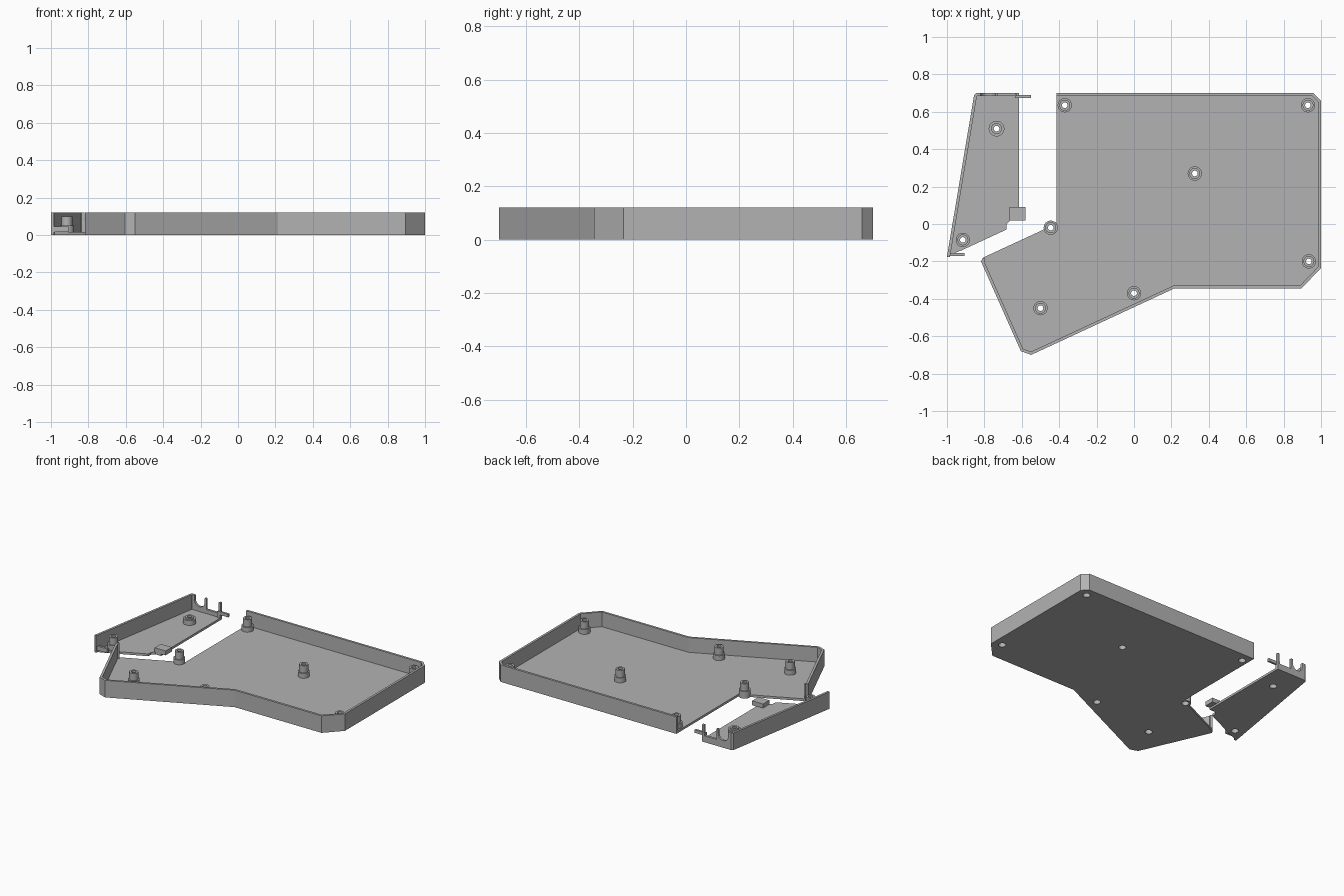
import bpy, bmesh
from math import sin, cos, pi, radians
from mathutils import Vector, Matrix

if "Cube" in bpy.data.objects:
    bpy.data.objects.remove(bpy.data.objects["Cube"], do_unlink=True)

grey = bpy.data.materials.new("plain grey")
grey.use_nodes = True
COLOUR = (0.45, 0.45, 0.45, 1)
grey.diffuse_color = COLOUR
grey.node_tree.nodes["Principled BSDF"].inputs["Base Color"].default_value = COLOUR

FLOOR, TOP, WALL = 0.016, 0.12, 0.016


def plate(name, loops, low, high, smooth=False, upright=None):
    """Extrude a flat outline, with any inner loops left as holes."""
    curve = bpy.data.curves.new(name, 'CURVE')
    curve.dimensions, curve.fill_mode = '2D', 'BOTH'
    curve.extrude = (high - low) / 2
    for loop in loops:
        spline = curve.splines.new('POLY')
        spline.points.add(len(loop) - 1)
        for point, (x, y) in zip(spline.points, loop):
            point.co = (x, y, 0, 1)
        spline.use_cyclic_u = True
    temp = bpy.data.objects.new(name + " outline", curve)
    bpy.context.collection.objects.link(temp)
    bpy.context.view_layer.update()
    evaluated = temp.evaluated_get(bpy.context.evaluated_depsgraph_get())
    mesh = bpy.data.meshes.new_from_object(evaluated)
    bpy.data.objects.remove(temp, do_unlink=True)
    bm = bmesh.new()
    bm.from_mesh(mesh)
    bmesh.ops.remove_doubles(bm, verts=bm.verts, dist=0.0001)
    bmesh.ops.translate(bm, verts=bm.verts, vec=(0, 0, (low + high) / 2))
    if upright is not None:
        bmesh.ops.rotate(bm, verts=bm.verts, matrix=Matrix.Rotation(pi / 2, 3, 'X'))
    bmesh.ops.recalc_face_normals(bm, faces=bm.faces)
    for face in bm.faces:
        face.smooth = smooth and abs(face.normal.z) < 0.5
    for edge in bm.edges:
        edge.smooth = edge.calc_face_angle(0) < 0.6
    bm.to_mesh(mesh)
    bm.free()
    mesh.name = name
    mesh.materials.clear()
    mesh.materials.append(grey)
    obj = bpy.data.objects.new(name, mesh)
    bpy.context.collection.objects.link(obj)
    return obj


def arc(centre, radius, start, end, steps):
    return [(centre[0] + radius * cos(radians(start + (end - start) * i / steps)),
             centre[1] + radius * sin(radians(start + (end - start) * i / steps)))
            for i in range(steps + 1)]


def circle(centre, radius):
    return arc(centre, radius, 0, 360, 32)[:-1]


def rim(path):
    """Give an open clockwise path a constant thickness on its inner side."""
    pts = [Vector(p) for p in path]
    dirs = [(b - a).normalized() for a, b in zip(pts, pts[1:])]
    inner = []
    for i, p in enumerate(pts):
        a, b = dirs[max(i - 1, 0)], dirs[min(i, len(dirs) - 1)]
        normal = Vector((a.y + b.y, -a.x - b.x)).normalized()
        inner.append(tuple(p + normal * WALL / normal.dot(Vector((a.y, -a.x)))))
    return list(path) + inner[::-1]


def box(name, x0, x1, y0, y1, z0, z1):
    plate(name, [[(x0, y0), (x1, y0), (x1, y1), (x0, y1)]], z0, z1)


def standoff(name, centre, tall=True):
    """Screw post: wide foot over a screw recess, narrower bored neck."""
    foot = 0.038 if tall else 0.042
    plate(name + "_foot", [circle(centre, foot), circle(centre, 0.024)], 0.001, 0.05, True)
    neck_top = 0.1 if tall else 0.06
    plate(name + "_neck", [circle(centre, 0.029), circle(centre, 0.015)], 0.04, neck_top, True)


# Large tray: floor with a rounded ear around the inner-corner post
ear = (-0.445, -0.02)
main_posts = [(-0.37, 0.635), (0.93, 0.635), (0.325, 0.27), (0.935, -0.2),
              (0, -0.37), (-0.5, -0.45), ear]
main_path = [(-0.415, 0.7), (0.96, 0.7), (1, 0.66), (1, -0.235), (0.895, -0.345),
             (0.215, -0.345), (-0.55, -0.7), (-0.605, -0.68), (-0.818, -0.2),
             (-0.808, -0.18)]
main_floor = main_path + arc(ear, 0.038, 194, 38, 12)
plate("main_floor", [main_floor] + [circle(c, 0.024) for c in main_posts], 0, FLOOR)
plate("main_wall", [rim(main_path)], 0, TOP)
for i, c in enumerate(main_posts):
    standoff(f"main_post_{i + 1}", c)

# Small side tray
side_posts = [(-0.915, -0.085), (-0.735, 0.51)]
side_path = [(-1, -0.175), (-0.855, 0.69), (-0.843, 0.7), (-0.825, 0.7)]
side_floor = side_path + [(-0.615, 0.7), (-0.615, 0.02), (-0.66, 0.02), (-0.68, 0),
                          (-0.682, -0.03), (-0.92, -0.14), (-0.985, -0.165)]
plate("side_floor", [side_floor] + [circle(c, 0.024) for c in side_posts], 0, FLOOR)
plate("side_wall", [rim(side_path)], 0, TOP)
standoff("side_post_front", side_posts[0])
standoff("side_post_back", side_posts[1], tall=False)

# Back wall of the side tray, with a round cable notch and a square opening
notch = arc((-0.78, 0.09), 0.04, 180, 360, 12)
profile = ([(-0.83, 0), (-0.83, TOP), (-0.82, TOP)] + notch +
           [(-0.74, TOP), (-0.727, TOP), (-0.727, 0.045), (-0.63, 0.045),
            (-0.63, TOP), (-0.615, TOP), (-0.615, 0)])
plate("side_back_wall", [profile], -0.7, -0.7 + WALL, upright=True)

# Joining tabs that hook into the large tray
box("back_tab", -0.635, -0.55, 0.675, 0.689, 0.04, 0.062)
box("back_tab_root", -0.635, -0.615, 0.675, 0.7, 0.016, 0.062)
box("front_tab", -0.985, -0.905, -0.17, -0.155, 0.016, 0.045)
box("middle_tab", -0.665, -0.58, 0.02, 0.09, 0.014, 0.045)
